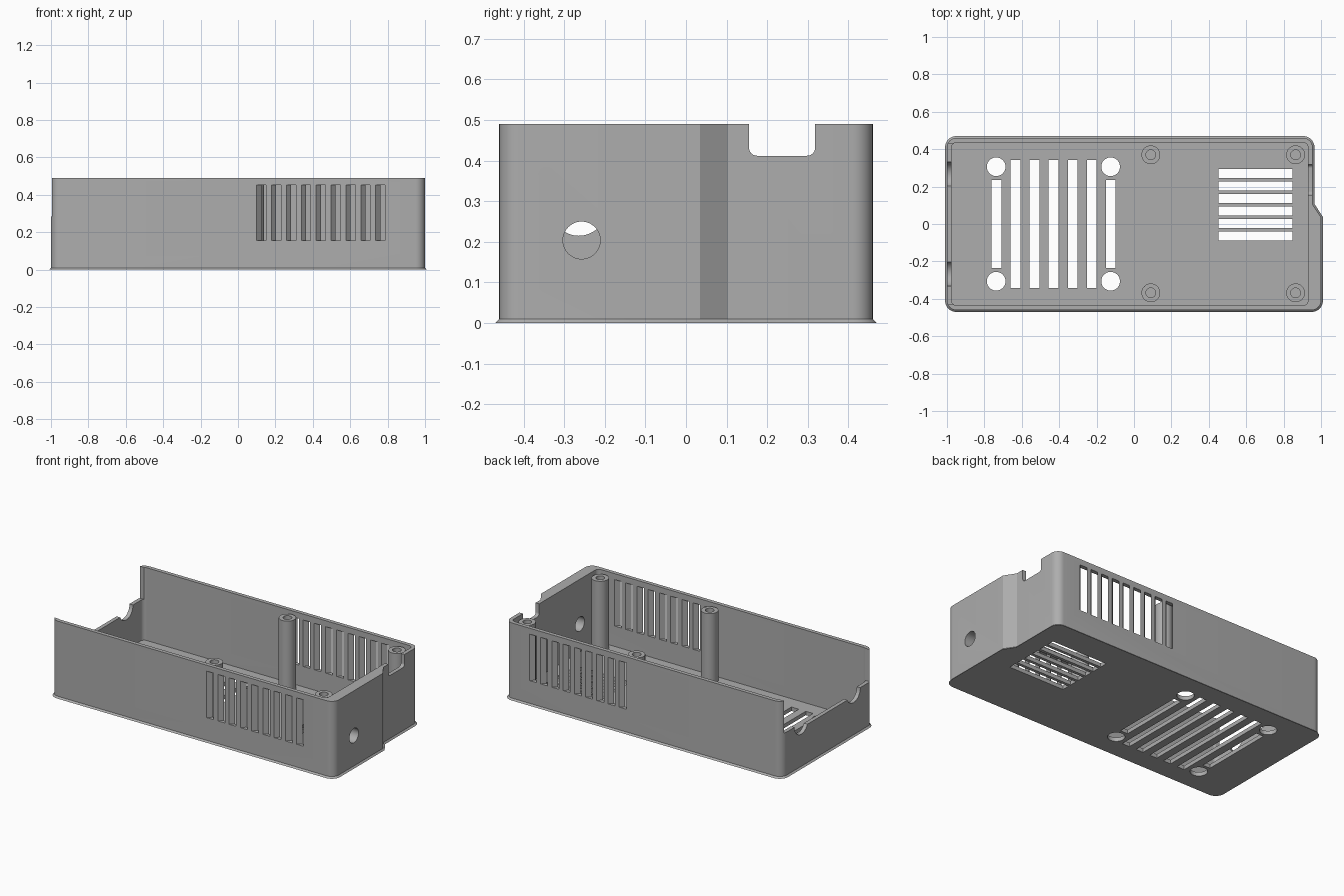
import bpy, bmesh, math
from mathutils import Matrix, Vector

cube = bpy.data.objects.get("Cube")
if cube:
    bpy.data.objects.remove(cube)

GREY = (0.42, 0.42, 0.42, 1)
grey = bpy.data.materials.new("plain grey plastic")
grey.use_nodes = True
grey.diffuse_color = GREY
grey.node_tree.nodes["Principled BSDF"].inputs["Base Color"].default_value = GREY

HEIGHT, HALF, WALL, FLOOR = 0.49, 0.46, 0.025, 0.025
INNER = HALF - WALL


def finish(name, bm):
    bmesh.ops.recalc_face_normals(bm, faces=bm.faces)
    mesh = bpy.data.meshes.new(name)
    bm.to_mesh(mesh)
    bm.free()
    mesh.materials.append(grey)
    obj = bpy.data.objects.new(name, mesh)
    bpy.context.collection.objects.link(obj)
    return obj


def prism(outline, z0, z1, radius=0, sharp=(), chamfer=0):
    """Extruded outline with rounded upright edges and a chamfered base."""
    bm = bmesh.new()
    base = [bm.verts.new((x, y, z0)) for x, y in outline]
    top = [bm.verts.new((x, y, z1)) for x, y in outline]
    n = len(outline)
    bm.faces.new(base)
    bm.faces.new(top)
    for i in range(n):
        j = (i + 1) % n
        bm.faces.new((base[i], base[j], top[j], top[i]))
    if radius:
        edges = [bm.edges.get((base[i], top[i])) for i in range(n) if i not in sharp]
        bmesh.ops.bevel(bm, geom=edges, offset=radius, segments=8, affect='EDGES', profile=0.5)
    if chamfer:
        edges = [e for e in bm.edges if all(abs(v.co.z - z0) < 1e-5 for v in e.verts)]
        bmesh.ops.bevel(bm, geom=edges, offset=chamfer, segments=1, affect='EDGES', profile=0.5)
    return bm


def rect(x0, x1, y0, y1):
    return [(x0, y0), (x1, y0), (x1, y1), (x0, y1)]


def cylinder(centre, radius, depth, axis='Z'):
    bm = bmesh.new()
    turn = Matrix.Rotation(math.pi / 2, 4, 'Y') if axis == 'X' else Matrix.Identity(4)
    bmesh.ops.create_cone(bm, cap_ends=True, segments=48, radius1=radius, radius2=radius,
                          depth=depth, matrix=Matrix.Translation(centre) @ turn)
    return bm


def cut(target, bm):
    cutter = finish("cutter", bm)
    mod = target.modifiers.new("cut", 'BOOLEAN')
    mod.operation = 'DIFFERENCE'
    mod.solver = 'EXACT'
    mod.object = cutter
    cutter.hide_render = True
    bpy.context.view_layer.update()
    mesh = bpy.data.meshes.new_from_object(
        target.evaluated_get(bpy.context.evaluated_depsgraph_get()))
    target.modifiers.clear()
    target.data = mesh
    bpy.data.objects.remove(cutter)


def merge(parts):
    """Gather separate solids into one cutter."""
    out = bmesh.new()
    for part in parts:
        mesh = bpy.data.meshes.new("part")
        part.to_mesh(mesh)
        part.free()
        out.from_mesh(mesh)
        bpy.data.meshes.remove(mesh)
    return out


def smooth(obj):
    bpy.ops.object.select_all(action='DESELECT')
    obj.select_set(True)
    bpy.context.view_layer.objects.active = obj
    bpy.ops.object.shade_smooth_by_angle(angle=math.radians(30))


# Hollow case with a stepped right end
outline = [(-1, -HALF), (1, -HALF), (1, 0.035), (0.955, 0.104), (0.955, HALF), (-1, HALF)]
case = finish("case", prism(outline, 0, HEIGHT, 0.05, sharp=(2, 3), chamfer=0.01))
cut(case, prism(rect(-0.975, 0.93, -INNER, INNER), FLOOR, 0.7, 0.025))

# Fan grille in the floor
parts = []
for i in range(7):
    x = -0.735 + i * 0.1017
    half = 0.236 if i in (0, 6) else 0.342
    parts.append(prism(rect(x - 0.026, x + 0.026, -half, half), -0.1, 0.1))
for x in (-0.737, -0.125):
    for y in (-0.306, 0.306):
        parts.append(cylinder((x, y, 0), 0.05, 0.2))

# Small vent in the floor
for i in range(6):
    y = 0.27 - i * 0.0667
    parts.append(prism(rect(0.453, 0.847, y - 0.024, y + 0.024), -0.1, 0.1))
cut(case, merge(parts))

# Slanted louvres in the front and back walls
parts = []
for i in range(9):
    x = 0.1 + i * 0.0795
    for outer, inner in ((-HALF, -INNER), (HALF, INNER)):
        reach = 0.01 if inner > 0 else -0.01
        y0, y1 = outer + reach, inner - reach
        s0, s1 = y0 - outer, y1 - outer
        parts.append(prism([(x + s0, y0), (x + 0.05 + s0, y0),
                            (x + 0.05 + s1, y1), (x + s1, y1)], 0.155, 0.452))
cut(case, merge(parts))

# Lowered left end with two cable notches
cut(case, prism(rect(-1.1, -0.96, -0.43, 0.43), 0.285, 0.7))
cut(case, prism(rect(-1.1, -0.96, -0.21, 0.21), 0.255, 0.6))
cut(case, merge([cylinder((-1, y, 0.283), 0.068, 0.1, 'X') for y in (-0.264, 0.264)]))

# Round cable hole and top notch in the right end
cut(case, cylinder((0.97, -0.257, 0.204), 0.046, 0.14, 'X'))
notch = prism(rect(-0.2, 0.08, 0.155, 0.318), 0.9, 1.1, 0.02)
notch.free()
notch = prism(rect(0.155, 0.318, 0.412, 0.7), 0.9, 1.1, 0.02)
for v in notch.verts:
    v.co = Vector((v.co.z, v.co.x, v.co.y))
cut(case, notch)
smooth(case)

# Hollow screw posts
for x, side in ((0.09, "inner"), (0.864, "outer")):
    for y, end in ((-0.368, "front"), (0.37, "back")):
        post = finish(f"{end}_{side}_screw_post", cylinder((x, y, 0.2475), 0.05, 0.455))
        cut(post, cylinder((x, y, 0.29), 0.026, 0.5))
        smooth(post)
